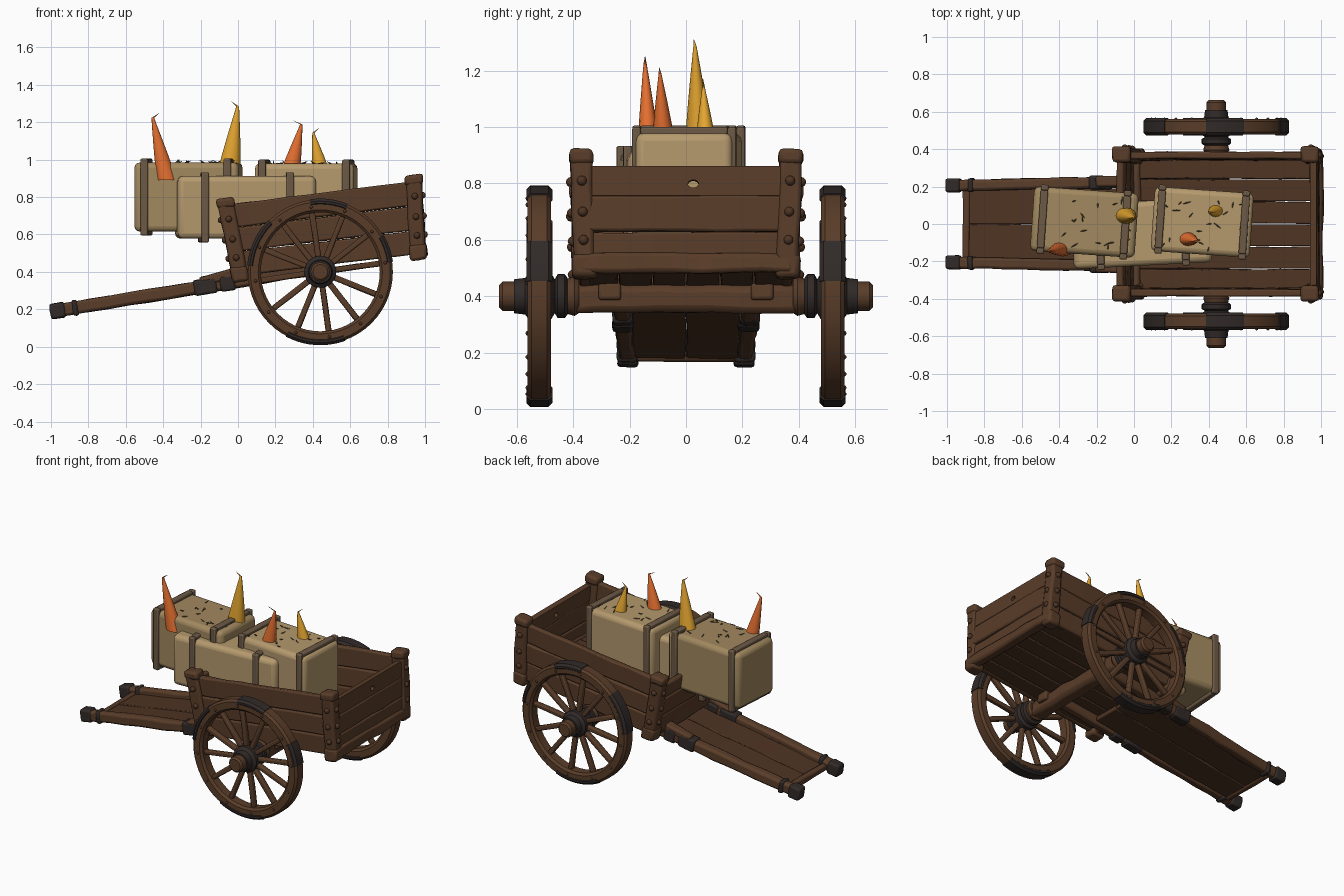
import bpy, bmesh, math, random
from mathutils import Vector, Matrix

if "Cube" in bpy.data.objects:
    bpy.data.objects.remove(bpy.data.objects["Cube"])

random.seed(4)
R = math.radians
PIVOT = Matrix.Translation((0.44, 0, 0.40))
BODY = PIVOT @ Matrix.Rotation(R(-7), 4, 'Y')       # cart body tilts up toward +x
SHAFT = PIVOT @ Matrix.Rotation(R(-9.3), 4, 'Y')    # shafts dip to the ground at -x


def material(name, rgb):
    m = bpy.data.materials.new(name)
    m.diffuse_color = (*rgb, 1)
    m.use_nodes = True
    m.node_tree.nodes["Principled BSDF"].inputs["Base Color"].default_value = m.diffuse_color
    return m


WOOD = material("wood", (0.10, 0.046, 0.022))
DARK = material("dark_wood", (0.075, 0.034, 0.017))
IRON = material("iron", (0.03, 0.023, 0.021))
HAY = material("hay", (0.46, 0.32, 0.155))
HAY2 = material("old_hay", (0.36, 0.25, 0.115))
BAND = material("band", (0.15, 0.10, 0.06))
STRAW = material("straw", (0.10, 0.065, 0.03))
ORANGE = material("orange", (0.78, 0.16, 0.03))
YELLOW = material("yellow", (0.78, 0.38, 0.03))


def finish(name, bm, mat, M=Matrix(), bevel=0, segs=2, angle=40):
    bm.transform(M)
    bmesh.ops.recalc_face_normals(bm, faces=bm.faces)
    me = bpy.data.meshes.new(name)
    bm.to_mesh(me)
    bm.free()
    ob = bpy.data.objects.new(name, me)
    bpy.context.collection.objects.link(ob)
    me.materials.append(mat)
    if bevel:
        b = ob.modifiers.new("bevel", 'BEVEL')
        b.width, b.segments, b.limit_method = bevel, segs, 'ANGLE'
        b.angle_limit = R(40)
    bpy.context.view_layer.objects.active = ob
    ob.select_set(True)
    bpy.ops.object.shade_smooth_by_angle(angle=R(angle))
    ob.select_set(False)
    return ob


def flare(co):
    # body widens a little toward its top
    k = (co.z - 0.02) / 0.44
    return Vector((0.05 + (co.x - 0.05) * (1 + 0.06 * k), co.y * (1 + 0.035 * k), co.z))


def box(name, lo, hi, mat, M=Matrix(), bevel=0.01, rough=0.0, warp=None, segs=2):
    # box between two corners; rough adds hand-hewn waviness along the length
    lo, hi = Vector(lo), Vector(hi)
    bm = bmesh.new()
    bmesh.ops.create_cube(bm, size=1)
    s = hi - lo
    bm.transform(Matrix.Translation((lo + hi) / 2) @ Matrix.Diagonal((*s, 1)))
    if rough:
        ax = max(range(3), key=lambda i: s[i])
        n = Vector([float(i == ax) for i in range(3)])
        cuts = max(2, int(s[ax] / 0.1))
        for i in range(1, cuts):
            bmesh.ops.bisect_plane(bm, geom=bm.verts[:] + bm.edges[:] + bm.faces[:],
                                   plane_co=lo + n * s[ax] * i / cuts, plane_no=n)
        for v in bm.verts:
            v.co += Vector([random.uniform(-rough, rough) for _ in range(3)])
    if warp:
        for v in bm.verts:
            v.co = warp(v.co)
    return finish(name, bm, mat, M, bevel, segs)


def beam(name, p0, p1, w, h, mat, M=Matrix(), bevel=0.012, rough=0.004):
    p0, p1 = Vector(p0), Vector(p1)
    d = p1 - p0
    F = Matrix.Translation(p0) @ d.to_track_quat('X', 'Z').to_matrix().to_4x4()
    return box(name, (0, -w / 2, -h / 2), (d.length, w / 2, h / 2), mat, M @ F, bevel, rough)


def lathe(name, prof, mat, M=Matrix(), n=32, a0=0, a1=360, closed=False):
    # spin (radius, y) profile about the y axis
    bm = bmesh.new()
    vs = [bm.verts.new((r, y, 0)) for r, y in prof]
    k = len(vs)
    es = [bm.edges.new((vs[i], vs[(i + 1) % k])) for i in range(k if closed else k - 1)]
    bmesh.ops.spin(bm, geom=vs + es, axis=(0, 1, 0), cent=(0, 0, 0), steps=n, angle=R(a1 - a0))
    bm.transform(Matrix.Rotation(R(a0), 4, 'Y'))
    if a1 - a0 < 360:
        bmesh.ops.holes_fill(bm, edges=bm.edges[:], sides=20)
    bmesh.ops.remove_doubles(bm, verts=bm.verts, dist=1e-5)
    return finish(name, bm, mat, M)


def stud(name, loc, mat, M, r=0.016):
    bm = bmesh.new()
    bmesh.ops.create_icosphere(bm, subdivisions=2, radius=r)
    finish(name, bm, mat, M @ Matrix.Translation(loc))


# --- wheels, hubs and axle
def rim(r0, r1, h):
    b = 0.014
    return [(r0, -h + b), (r0 + b, -h), (r1 - b, -h), (r1, -h + b),
            (r1, h - b), (r1 - b, h), (r0 + b, h), (r0, h - b)]


for s, side in ((-1, "front"), (1, "back")):
    W = PIVOT @ Matrix.Translation((0, 0.52 * s, 0)) @ Matrix.Diagonal((1, s, 1, 1))
    lathe(side + "_wheel_rim", rim(0.318, 0.388, 0.042), WOOD, W, 56, closed=True)
    for a0, a1 in ((185, 225), (262, 292), (70, 118), (330, 352)):
        lathe(side + "_tyre_plate", rim(0.352, 0.392, 0.046), IRON, W, 10, a0, a1, True)
    for i in range(12):
        a = R(30 * i + 8)
        d = Vector((math.cos(a), 0, math.sin(a)))
        beam(side + "_spoke", d * 0.06, d * 0.33, 0.034, 0.03, WOOD, W, 0.008, 0.002)
        stud(side + "_rim_stud", d * 0.35 + Vector((0, 0.04, 0)), DARK, W, 0.009)
    lathe(side + "_hub", [(0, -0.1), (0.065, -0.1), (0.078, -0.09), (0.078, -0.065), (0.06, -0.055),
                          (0.085, -0.04), (0.085, 0.035), (0.065, 0.05), (0.06, 0.09), (0, 0.09)], IRON, W)
    lathe(side + "_hub_cap", [(0, 0.08), (0.052, 0.085), (0.052, 0.13), (0.04, 0.142), (0, 0.142)], WOOD, W, 12)
    lathe(side + "_axle_collar", [(0, -0.14), (0.06, -0.14), (0.07, -0.125), (0.06, -0.09), (0, -0.09)], WOOD, W)
box("axle", (-0.05, -0.40, -0.06), (0.05, 0.40, 0.04), WOOD, PIVOT, 0.025, 0.005)
lathe("axle_rod", [(0, -0.5), (0.042, -0.5), (0.042, 0.5), (0, 0.5)], WOOD, PIVOT)

# --- cart floor
for i in range(6):
    y = -0.36 + 0.12 * i
    box("floor_plank", (-0.45, y + 0.002, 0.035), (0.55, y + 0.118, 0.065 + 0.004 * (i % 2)),
        DARK, BODY, 0.006, 0.002)
for u in (-0.43, 0.55):
    box("floor_cross_beam", (u - 0.035, -0.38, 0.015), (u + 0.03, 0.38, 0.085), WOOD, BODY, 0.015, 0.005)
for s in (-1, 1):
    box("axle_block", (-0.07, s * 0.27 - 0.04, -0.02), (0.07, s * 0.27 + 0.04, 0.04), WOOD, BODY)

# --- walls of stacked planks, corner posts and studs
LEVELS = (0.03, 0.16, 0.29, 0.42)
for k in range(3):
    z0, z1, j = LEVELS[k] + 0.002, LEVELS[k + 1] - 0.002, 0.004 * (k % 2)
    for s in (-1, 1):
        ya, yb = sorted((s * 0.338, s * (0.375 + j)))
        box("side_plank", (-0.44, ya, z0), (0.55, yb, z1), WOOD, BODY, 0.009, 0.003, flare)
    t = 0.03 if k == 2 else 0
    if k < 2:
        box("tail_plank", (0.528, -0.35, z0), (0.562 + j, 0.35, z1 - t), WOOD, BODY, 0.009, 0.003, flare)
    box("front_plank", (-0.465 - j, -0.35, z0), (-0.43, 0.35, z1 - t), WOOD, BODY, 0.009, 0.003, flare)
# top tail plank is split round a drilled hole
bm = bmesh.new()
N, cz, cy = 24, 0.33, 0.025
ring = [(math.cos(2 * math.pi * i / N), math.sin(2 * math.pi * i / N)) for i in range(N)]
inner, outer = [], []
for c, s in ring:
    m = max(abs(c), abs(s))
    inner.append(bm.verts.new((0.562, cy + 0.018 * c, cz + 0.014 * s)))
    outer.append(bm.verts.new((0.562, 0.35 * c / m, 0.34 + 0.052 * s / m)))
for i in range(N):
    bm.faces.new((inner[i], inner[(i + 1) % N], outer[(i + 1) % N], outer[i]))
ext = bmesh.ops.extrude_face_region(bm, geom=bm.faces[:])
for v in ext["geom"]:
    if isinstance(v, bmesh.types.BMVert):
        v.co.x -= 0.034
for v in bm.verts:
    v.co = flare(v.co)
finish("tail_top_plank", bm, WOOD, BODY)

for u in (-0.43, 0.53):
    for s in (-1, 1):
        y = s * 0.36
        box("corner_post", (u - 0.04, y - 0.038, 0.01), (u + 0.04, y + 0.038, 0.44), WOOD, BODY, 0.014, 0.005, flare)
        box("post_cap", (u - 0.046, y - 0.042, 0.40), (u + 0.046, y + 0.042, 0.455), WOOD, BODY, 0.016, 0.003, flare)
        box("post_foot", (u - 0.046, y - 0.044, 0.0), (u + 0.046, y + 0.044, 0.085), WOOD, BODY, 0.016, 0.004, flare)
        for z in (0.13, 0.23, 0.34):
            stud("post_stud", flare(Vector((u, y + s * 0.038, z))), DARK, BODY, 0.018)
            stud("post_stud", flare(Vector((u + math.copysign(0.04, u), y, z))), DARK, BODY, 0.018)

# --- shafts and the board between them
for s in (-1, 1):
    beam("shaft", (-1.45, s * 0.205, 0.022), (0.0, s * 0.235, 0.022), 0.06, 0.068, WOOD, SHAFT, 0.015)
    for u0, u1, y in ((-1.46, -1.38, 0.206), (-1.34, -1.31, 0.208), (-0.68, -0.56, 0.222), (-0.54, -0.46, 0.225)):
        beam("shaft_iron", (u0, s * y, 0.022), (u1, s * y, 0.022), 0.074, 0.084, IRON, SHAFT, 0.012, 0.003)
    beam("shaft_bracket", (-0.64, s * 0.225, 0.05), (-0.42, s * 0.235, 0.075), 0.06, 0.05, WOOD, SHAFT)
for i in range(2):
    box("shaft_board", (-1.35, -0.19 + 0.19 * i, -0.005), (-0.3, -0.001 + 0.19 * i, 0.022), DARK, SHAFT, 0.006, 0.003)
box("shaft_cross_bar", (-1.37, -0.19, -0.012), (-1.335, 0.19, 0.032), WOOD, SHAFT, 0.008, 0.003)


# --- straw bales with square bands and loose straw
def bale(name, c, size, turn, bands, mat, straws):
    M = Matrix.Translation(c) @ Matrix.Rotation(R(turn), 4, 'Z')
    h = Vector(size) / 2
    box(name, -h, h, mat, M, 0.03, segs=3)
    Y, Z, t = h.y + 0.012, h.z + 0.02, 0.03
    for x in bands:
        a, b = x - 0.02, x + 0.02
        for s in (-1, 1):
            ya, yb = sorted((s * Y, s * (Y - t)))
            za, zb = sorted((s * Z, s * (Z - t)))
            box(name + "_band", (a, ya, -Z), (b, yb, Z), BAND, M, 0.007)
            box(name + "_band", (a, -Y + t, za), (b, Y - t, zb), BAND, M, 0.007)
    for i in range(straws):
        p = Vector((random.uniform(-0.85, 0.85) * h.x, random.uniform(-0.8, 0.8) * h.y, h.z))
        bm = bmesh.new()
        bmesh.ops.create_cone(bm, segments=4, radius1=0.007, radius2=0.001, depth=0.045, cap_ends=True)
        tilt = Matrix.Rotation(random.uniform(0, 6.28), 4, 'Z') @ Matrix.Rotation(R(random.uniform(40, 80)), 4, 'X')
        finish(name + "_straw", bm, STRAW, M @ Matrix.Translation(p) @ tilt)


bale("rear_bale", (-0.265, 0.01, 0.80), (0.56, 0.345, 0.37), -4, (-0.225, 0.22), HAY2, 18)
bale("low_bale", (0.04, -0.05, 0.745), (0.74, 0.345, 0.335), 3, (-0.225, 0.23), HAY, 4)
bale("tail_bale", (0.365, 0.01, 0.79), (0.53, 0.345, 0.38), -4, (-0.225, 0.225), HAY, 20)


# --- curved horns with a small hooked tip
def horn(name, base, bend, tip, r, mat):
    base, bend, tip = Vector(base), Vector(bend), Vector(tip)
    path = [(base.lerp(bend, t), r * (1 - 0.86 * t ** 1.15)) for t in (0, 0.2, 0.4, 0.6, 0.8, 0.93)]
    path += [(bend + Vector((0, 0, 0.004)), r * 0.13), (tip, 0.001)]
    bm = bmesh.new()
    rings = [[bm.verts.new(p + Vector((math.cos(a) * q, math.sin(a) * q * 0.8, 0)))
              for a in (2 * math.pi * i / 12 for i in range(12))] for p, q in path]
    for A, B in zip(rings, rings[1:]):
        for i in range(12):
            bm.faces.new((A[i], A[(i + 1) % 12], B[(i + 1) % 12], B[i]))
    bm.faces.new(rings[0])
    bm.faces.new(rings[-1])
    finish(name, bm, mat, angle=50)


horn("orange_horn", (-0.38, -0.13, 0.89), (-0.455, -0.145, 1.22), (-0.42, -0.145, 1.25), 0.054, ORANGE)
horn("yellow_horn", (-0.045, 0.045, 0.96), (-0.002, 0.032, 1.28), (-0.035, 0.028, 1.31), 0.058, YELLOW)
horn("small_orange_horn", (0.285, -0.08, 0.96), (0.338, -0.092, 1.185), (0.29, -0.095, 1.21), 0.048, ORANGE)
horn("small_yellow_horn", (0.44, 0.07, 0.96), (0.403, 0.062, 1.14), (0.435, 0.06, 1.17), 0.042, YELLOW)
